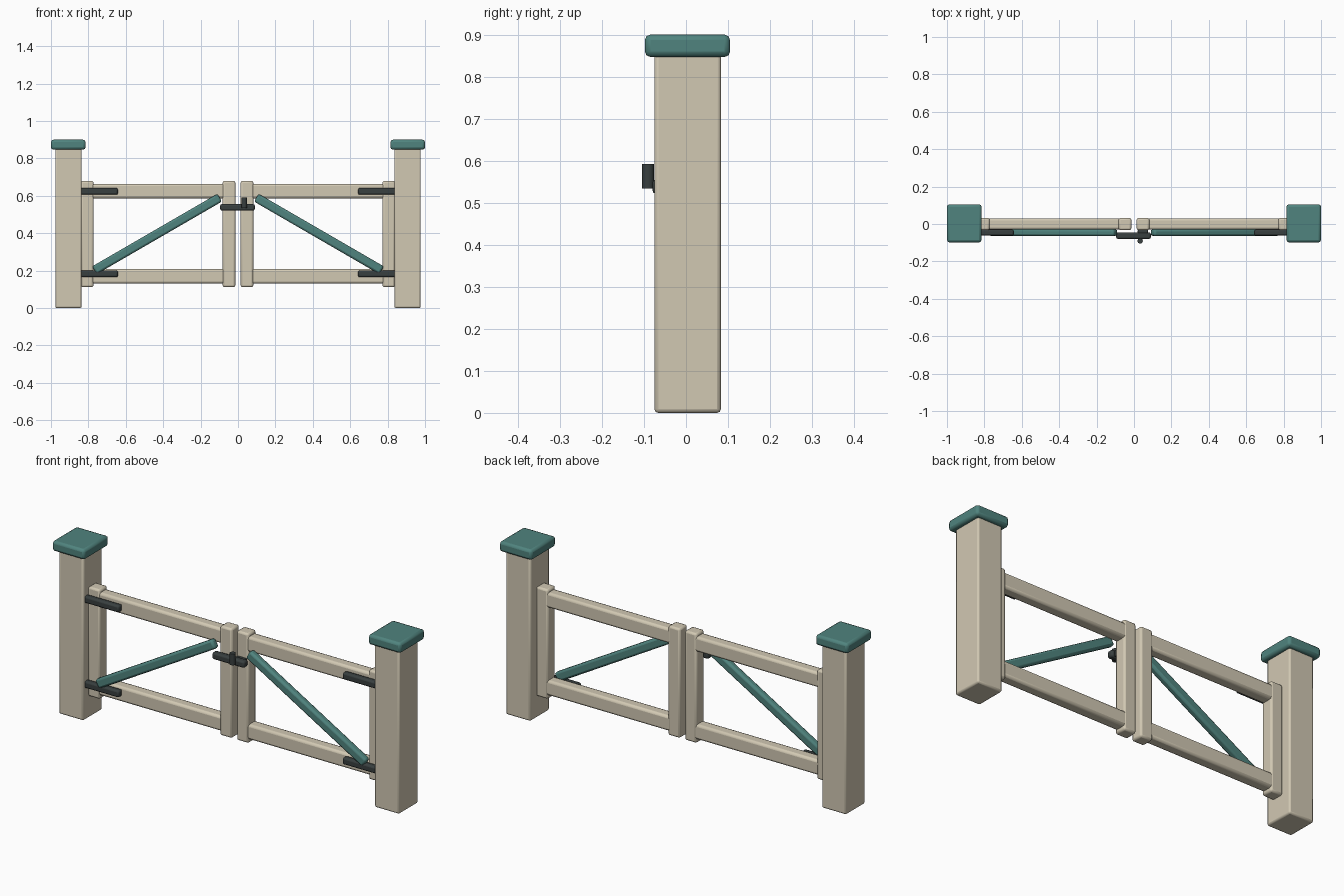
import bpy, math

if "Cube" in bpy.data.objects:
    bpy.data.objects.remove(bpy.data.objects["Cube"])

def mat(name, c):
    m = bpy.data.materials.new(name)
    m.diffuse_color = (*c, 1)
    m.use_nodes = True
    m.node_tree.nodes["Principled BSDF"].inputs["Base Color"].default_value = m.diffuse_color
    return m

CREAM = mat("cream_paint", (0.64, 0.58, 0.45))
TEAL = mat("teal_paint", (0.08, 0.23, 0.21))
IRON = mat("dark_iron", (0.04, 0.05, 0.05))

def finish(o, name, m, bevel, segs=2):
    o.name = name
    o.data.materials.append(m)
    if bevel:
        b = o.modifiers.new("bevel", 'BEVEL')
        b.width, b.segments = bevel, segs
    bpy.ops.object.shade_smooth_by_angle(angle=math.radians(35))
    return o

def box(name, x, y, z, m, bevel):
    """Bevelled box from (min, max) ranges."""
    bpy.ops.mesh.primitive_cube_add(size=1, location=[sum(r) / 2 for r in (x, y, z)])
    o = bpy.context.object
    o.scale = [abs(r[1] - r[0]) for r in (x, y, z)]
    bpy.ops.object.transform_apply(location=False, rotation=False, scale=True)
    return finish(o, name, m, bevel)

for s, side in ((-1, "left"), (1, "right")):
    def sbox(name, x, y, z, m, bevel):
        return box(f"{side}_{name}", (s * x[0], s * x[1]), y, z, m, bevel)

    # Post and cap
    sbox("post", (0.836, 0.977), (-0.075, 0.083), (0, 0.855), CREAM, 0.009)
    sbox("post_cap", (0.815, 1.0), (-0.098, 0.105), (0.847, 0.9), TEAL, 0.013)

    # Gate leaf frame
    sbox("inner_stile", (0.014, 0.082), (-0.033, 0.032), (0.112, 0.68), CREAM, 0.01)
    sbox("outer_stile", (0.772, 0.84), (-0.033, 0.032), (0.112, 0.68), CREAM, 0.01)
    sbox("top_rail", (0.06, 0.80), (-0.03, 0.030), (0.586, 0.664), CREAM, 0.012)
    sbox("bottom_rail", (0.06, 0.80), (-0.03, 0.030), (0.131, 0.209), CREAM, 0.012)

    # Diagonal brace on the front
    x0, z0, x1, z1 = 0.768, 0.202, 0.098, 0.590
    length = math.hypot(x1 - x0, z1 - z0)
    brace = box(f"{side}_brace", (-length / 2, length / 2), (-0.018, 0.018),
                (-0.024, 0.024), TEAL, 0.011)
    brace.location = (s * (x0 + x1) / 2, -0.046, (z0 + z1) / 2)
    brace.rotation_euler.y = s * math.atan2(z1 - z0, x0 - x1)

    # Hinge straps
    for z, level in ((0.624, "upper"), (0.183, "lower")):
        sbox(f"{level}_hinge", (0.642, 0.845), (-0.062, -0.03),
             (z - 0.018, z + 0.018), IRON, 0.009)

# Latch bar and its upright handle
box("latch_bar", (-0.095, 0.09), (-0.08, -0.045), (0.521, 0.556), IRON, 0.009)
box("latch_keeper", (0.02, 0.075), (-0.05, -0.03), (0.523, 0.553), IRON, 0.004)
bpy.ops.mesh.primitive_cylinder_add(vertices=16, radius=0.0145, depth=0.058,
                                    location=(0.033, -0.0905, 0.563))
finish(bpy.context.object, "latch_handle", IRON, 0)
